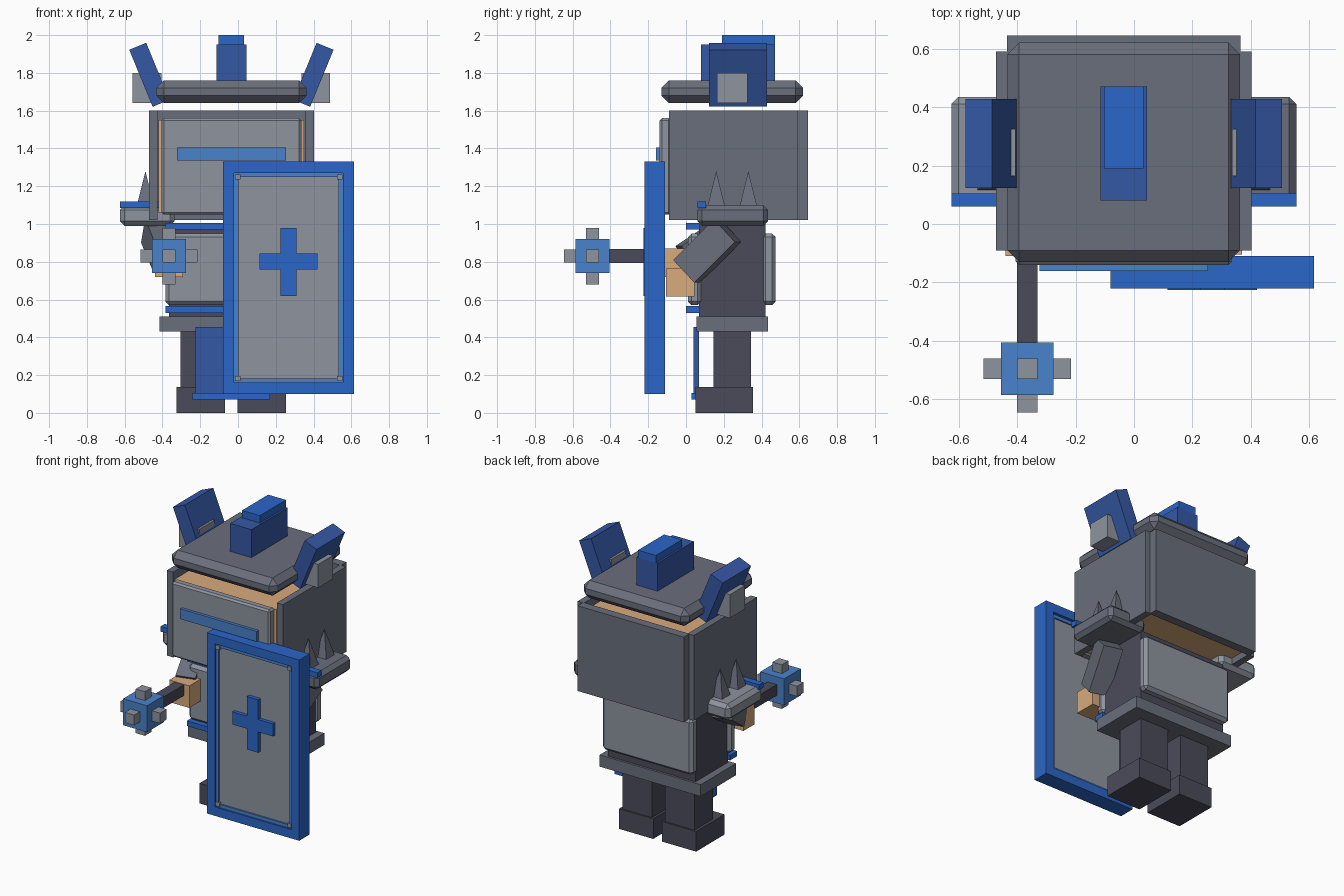
import bpy, bmesh, math
from mathutils import Vector, Matrix

if "Cube" in bpy.data.objects:
    bpy.data.objects.remove(bpy.data.objects["Cube"])

CX = -0.035  # middle of the figure


def material(name, hex_code):
    rgb = [int(hex_code[i:i + 2], 16) / 255 for i in (0, 2, 4)]
    lin = [c / 12.92 if c < 0.04 else ((c + 0.055) / 1.055) ** 2.4 for c in rgb]
    m = bpy.data.materials.new(name)
    m.use_nodes = True
    m.diffuse_color = (*lin, 1)
    m.node_tree.nodes["Principled BSDF"].inputs["Base Color"].default_value = (*lin, 1)
    return m


STEEL = material("light steel", "8E949F")
DARK = material("dark steel", "6A6F7C")
IRON = material("iron", "4A4B5A")
BLUE = material("blue", "2B66C8")
SKY = material("light blue", "4A82CC")
NAVY = material("navy blue", "3558A5")
SKIN = material("skin", "D8AB7C")


def finish(name, bm, mat, bevel=0):
    mesh = bpy.data.meshes.new(name)
    bm.to_mesh(mesh)
    bm.free()
    mesh.materials.append(mat)
    ob = bpy.data.objects.new(name, mesh)
    bpy.context.collection.objects.link(ob)
    if bevel:
        mod = ob.modifiers.new("chamfer", "BEVEL")
        mod.width = bevel
        mod.segments = 1
    return ob


def box(name, mat, x, y, z, bevel=0):
    """Box between the given limits on each axis."""
    bm = bmesh.new()
    bmesh.ops.create_cube(bm, size=1)
    for v in bm.verts:
        v.co = [lim[0] if c < 0 else lim[1] for c, lim in zip(v.co, (x, y, z))]
    return finish(name, bm, mat, bevel)


def mid(name, mat, half, y, z, bevel=0):
    """Box centred on the figure."""
    return box(name, mat, (CX - half, CX + half), y, z, bevel)


def pair(name, mat, x, y, z, bevel=0):
    """Two boxes mirrored about the figure's middle."""
    for side, s in (("left", 1), ("right", -1)):
        xs = sorted((CX + s * x[0], CX + s * x[1]))
        box(f"{side}_{name}", mat, xs, y, z, bevel)


def beam(name, mat, a, b, width, depth):
    """Square bar running from a to b."""
    a, b = Vector(a), Vector(b)
    bm = bmesh.new()
    bmesh.ops.create_cube(bm, size=1)
    rot = (b - a).to_track_quat("Z", "Y").to_matrix().to_4x4()
    size = Matrix.Diagonal((width, depth, (b - a).length, 1))
    bm.transform(Matrix.Translation((a + b) / 2) @ rot @ size)
    return finish(name, bm, mat)


# Legs and feet
pair("shoe", IRON, (0.033, 0.29), (0.05, 0.355), (0, 0.137))
pair("leg", IRON, (0.05, 0.27), (0.145, 0.345), (0.13, 0.45))

# Torso, armour plates, belt and tabard
mid("torso", IRON, 0.33, (0.07, 0.42), (0.45, 1.0))
mid("belt", DARK, 0.38, (0.055, 0.435), (0.43, 0.51))
mid("chest_plate", STEEL, 0.35, (0.01, 0.08), (0.57, 0.95), 0.02)
mid("back_plate", STEEL, 0.34, (0.40, 0.475), (0.57, 0.95), 0.02)
for n, z in (("lower", 0.53), ("upper", 0.97)):
    mid(f"{n}_chest_strap", BLUE, 0.35, (0, 0.075), (z, z + 0.035))
mid("tabard", NAVY, 0.19, (0.04, 0.07), (0.10, 0.455))
mid("tabard_hem", BLUE, 0.205, (0.03, 0.055), (0.07, 0.105))

# Head and helmet
mid("head", SKIN, 0.385, (-0.085, 0.585), (1.06, 1.55))
pair("helmet_side", DARK, (0.39, 0.437), (-0.09, 0.59), (1.02, 1.60))
mid("helmet_back", DARK, 0.40, (0.585, 0.645), (1.02, 1.60))
mid("face_plate", STEEL, 0.37, (-0.14, -0.08), (1.05, 1.56), 0.012)
mid("visor_stripe", SKY, 0.288, (-0.16, -0.135), (1.335, 1.405))
mid("helmet_top", DARK, 0.398, (-0.13, 0.62), (1.64, 1.76), 0.04)
mid("crest", NAVY, 0.08, (0.08, 0.47), (1.75, 1.95))
mid("crest_cap", BLUE, 0.067, (0.19, 0.47), (1.95, 2.0))
pair("ear_hinge", STEEL, (0.37, 0.523), (0.165, 0.325), (1.64, 1.80))
for side, s in (("left", 1), ("right", -1)):
    lean = math.radians(22.3)
    step = Vector((s * math.sin(lean), 0, math.cos(lean))) * 0.163
    centre = Vector((CX + s * 0.434, 0.275, 1.79))
    bm = bmesh.new()
    bmesh.ops.create_cube(bm, size=1)
    bm.transform(Matrix.Translation(centre) @ Matrix.Rotation(s * lean, 4, "Y")
                 @ Matrix.Diagonal((0.097, 0.305, step.length * 2, 1)))
    finish(f"{side}_ear", bm, NAVY)

# Shoulder pads with trim and spikes
for side, s, mat in (("left", 1, DARK), ("right", -1, STEEL)):
    xs = sorted((CX + s * 0.30, CX + s * 0.59))
    box(f"{side}_shoulder_pad", mat, xs, (0.06, 0.435), (0.99, 1.10), 0.025)
    box(f"{side}_shoulder_trim", BLUE, xs, (0.06, 0.105), (1.085, 1.12))
    for n, y in (("front", 0.16), ("rear", 0.33)):
        bm = bmesh.new()
        bmesh.ops.create_cone(bm, cap_ends=True, segments=4, radius1=0.07, radius2=0,
                              depth=0.2)
        bm.transform(Matrix.Translation((CX + s * 0.455, y, 1.18))
                     @ Matrix.Rotation(math.pi / 4, 4, "Z"))
        finish(f"{side}_{n}_spike", bm, DARK)

# Arms and hands
beam("left_arm", DARK, (0.38, 0.22, 0.965), (0.32, 0.005, 0.75), 0.13, 0.166)
beam("right_arm", DARK, (-0.44, 0.22, 0.965), (-0.38, 0.0, 0.82), 0.13, 0.15)
box("left_hand", SKIN, (0.22, 0.37), (-0.105, 0.045), (0.615, 0.765))
box("right_hand", SKIN, (-0.44, -0.29), (-0.11, 0.01), (0.72, 0.87))

# Mace
MX, MY, MZ = -0.365, -0.495, 0.83
box("mace_shaft", IRON, (MX - 0.035, MX + 0.035), (-0.42, 0.03), (MZ - 0.037, MZ + 0.037))


def mace_box(name, mat, half):
    box(name, mat, *[(c - h, c + h) for c, h in zip((MX, MY, MZ), half)])


mace_box("mace_head", SKY, (0.09, 0.09, 0.09))
for i, axis in enumerate(("side", "front", "upright")):
    half = [0.035] * 3
    half[i] = 0.15
    if i == 1:  # keep the rear stud flush with the shaft
        box("mace_front_studs", STEEL, (MX - 0.035, MX + 0.035), (-0.645, -0.41),
            (MZ - 0.035, MZ + 0.035))
    else:
        mace_box(f"mace_{axis}_studs", STEEL, half)


def ring(name, mat, x, y, z, rim):
    """Rectangular frame made of four bars."""
    for n, xs in (("left", (x[1] - rim, x[1])), ("right", (x[0], x[0] + rim))):
        box(f"{name}_{n}", mat, xs, y, z)
    inner = (x[0] + rim, x[1] - rim)
    for n, zs in (("top", (z[1] - rim, z[1])), ("bottom", (z[0], z[0] + rim))):
        box(f"{name}_{n}", mat, inner, y, zs)


# Shield
ring("shield_frame", BLUE, (-0.08, 0.615), (-0.22, -0.11), (0.10, 1.33), 0.06)
ring("shield_inlay", SKY, (-0.02, 0.555), (-0.21, -0.13), (0.16, 1.27), 0.022)
box("shield_panel", STEEL, (0.0, 0.535), (-0.20, -0.14), (0.17, 1.25))
for n, x in (("right", -0.015), ("left", 0.525)):
    for m, z in (("lower", 0.168), ("upper", 1.235)):
        box(f"shield_{m}_{n}_stud", STEEL, (x, x + 0.028), (-0.218, -0.19), (z, z + 0.028))
box("shield_cross_bar", BLUE, (0.115, 0.42), (-0.225, -0.19), (0.76, 0.845))
box("shield_cross_post", BLUE, (0.225, 0.31), (-0.226, -0.19), (0.62, 0.98))
